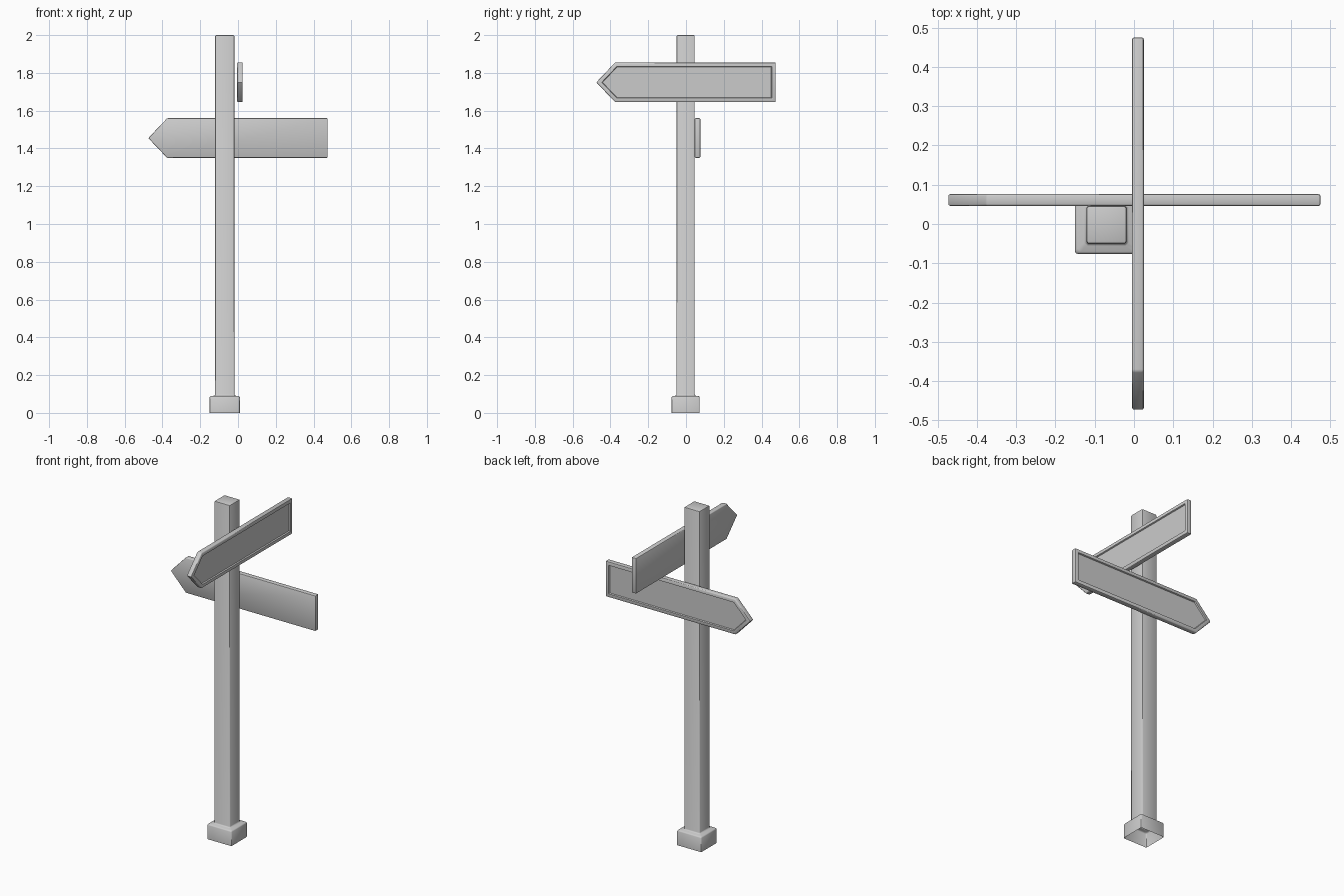
import bpy, bmesh
from math import radians
from mathutils import Vector

if "Cube" in bpy.data.objects:
    bpy.data.objects.remove(bpy.data.objects["Cube"])


def finish(bm, name):
    me = bpy.data.meshes.new(name)
    bm.to_mesh(me)
    bm.free()
    ob = bpy.data.objects.new(name, me)
    bpy.context.collection.objects.link(ob)
    bpy.ops.object.select_all(action='DESELECT')
    ob.select_set(True)
    bpy.context.view_layer.objects.active = ob
    bpy.ops.object.shade_smooth_by_angle(angle=radians(40))
    return ob


# post and foot: one square shell, open underneath
def make_post(cx, cy):
    bm = bmesh.new()
    rings = []
    for hx, hy, z in [(.08, .074, 0), (.08, .074, .088), (.051, .048, .092), (.051, .048, 2)]:
        rings.append([bm.verts.new((cx + sx * hx, cy + sy * hy, z))
                      for sx, sy in ((-1, -1), (1, -1), (1, 1), (-1, 1))])
    for a, b in zip(rings, rings[1:]):
        for i in range(4):
            j = (i + 1) % 4
            bm.faces.new((a[i], a[j], b[j], b[i]))
    bm.faces.new(rings[-1])
    sharp = [e for e in bm.edges if not e.is_boundary]
    bmesh.ops.bevel(bm, geom=sharp, offset=.006, segments=2, profile=.5, affect='EDGES')
    finish(bm, "post")


# arrow board: pointed outline along one axis, recessed panel on its outer face
def make_sign(name, along, out, start, z):
    along, out = Vector(along), Vector(out)
    outline = [(-.475, 0), (-.375, -.105), (.475, -.105), (.475, .105), (-.375, .105)]
    bm = bmesh.new()
    face = bm.faces.new([bm.verts.new(along * u + out * start + Vector((0, 0, z + v)))
                         for u, v in outline])
    ext = bmesh.ops.extrude_face_region(bm, geom=[face], use_keep_orig=True)
    bmesh.ops.translate(bm, vec=out * .03,
                        verts=[g for g in ext['geom'] if isinstance(g, bmesh.types.BMVert)])
    bmesh.ops.recalc_face_normals(bm, faces=bm.faces)
    bmesh.ops.bevel(bm, geom=bm.edges[:], offset=.005, segments=2, profile=.5, affect='EDGES')
    bm.normal_update()
    panel = max((f for f in bm.faces if f.normal.dot(out) > .9), key=lambda f: f.calc_area())
    bmesh.ops.inset_region(bm, faces=[panel], thickness=.016, use_even_offset=True)
    bmesh.ops.inset_region(bm, faces=[panel], thickness=.003, depth=-.007, use_even_offset=True)
    finish(bm, name)


make_post(-.07, -.002)
make_sign("upper_sign", (0, 1, 0), (1, 0, 0), -.005, 1.75)
make_sign("lower_sign", (1, 0, 0), (0, 1, 0), .046, 1.455)
